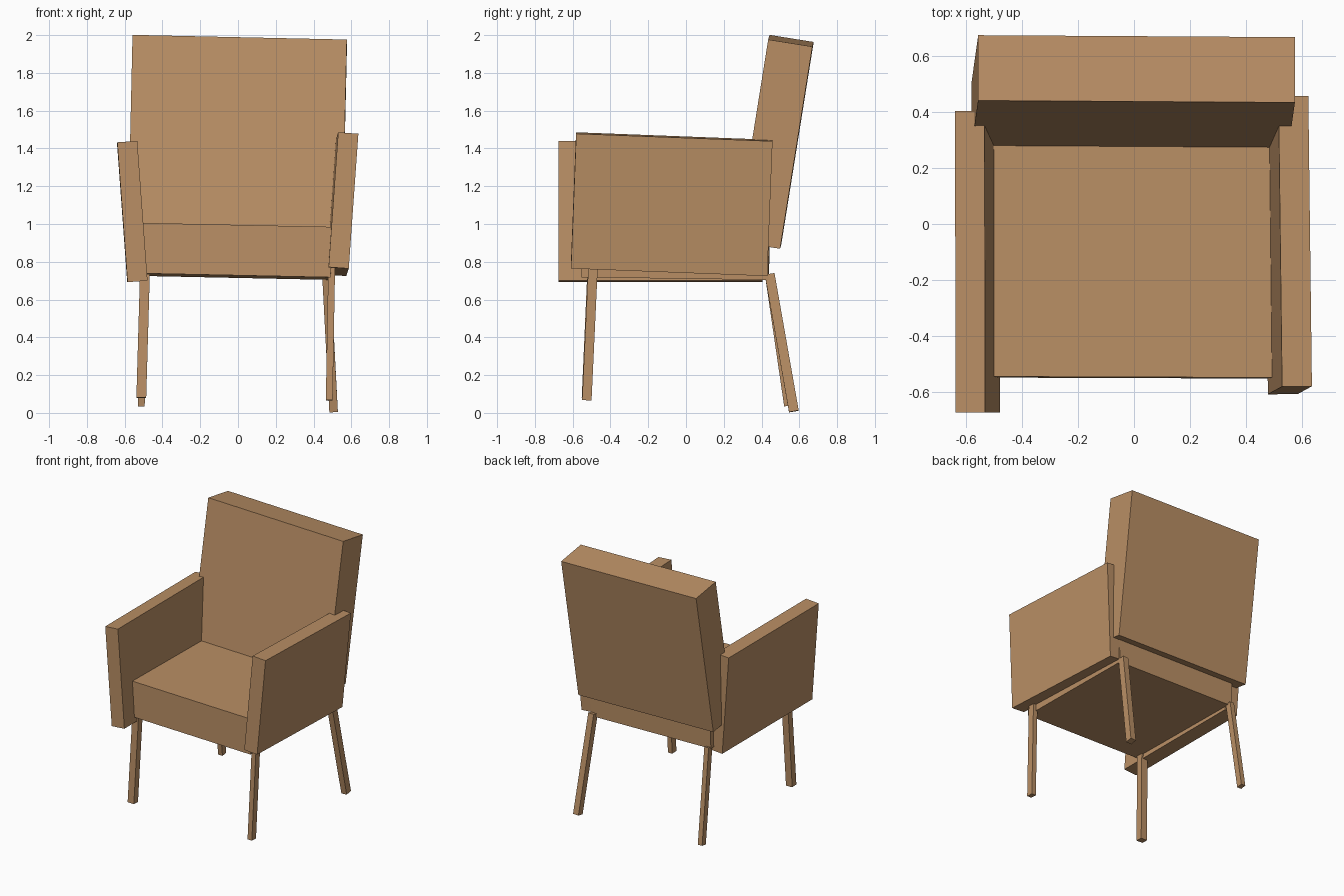
import bpy
import bmesh
from math import radians
from mathutils import Vector

cube = bpy.data.objects.get("Cube")
if cube:
    bpy.data.objects.remove(cube, do_unlink=True)

# One plain brown for the whole chair
brown = bpy.data.materials.new("wood_brown")
brown.use_nodes = True
colour = (0.49, 0.275, 0.13, 1.0)
brown.diffuse_color = colour
brown.node_tree.nodes["Principled BSDF"].inputs["Base Color"].default_value = colour


def box(name, centre, size):
    """Flat-shaded box of a given size about its own centre."""
    mesh = bpy.data.meshes.new(name)
    bm = bmesh.new()
    bmesh.ops.create_cube(bm, size=1.0)
    bmesh.ops.scale(bm, vec=size, verts=bm.verts)
    bm.to_mesh(mesh)
    bm.free()
    mesh.materials.append(brown)
    obj = bpy.data.objects.new(name, mesh)
    obj.location = centre
    bpy.context.collection.objects.link(obj)
    return obj


def panel(name, centre, size, tilt):
    """Box tilted by angles in degrees."""
    box(name, centre, size).rotation_euler = [radians(a) for a in tilt]


def leg(name, foot, top, width, depth):
    """Slanted square-ended leg between two points."""
    foot, top = Vector(foot), Vector(top)
    axis = top - foot
    obj = box(name, (foot + top) / 2, (width, depth, axis.length))
    obj.rotation_mode = 'QUATERNION'
    obj.rotation_quaternion = Vector((0, 0, 1)).rotation_difference(axis)


# Seat and backrest
panel("seat", (-0.01, -0.055, 0.855), (1.01, 0.99, 0.267), (-0.8, 1.2, -0.2))
panel("backrest", (-0.003, 0.47, 1.435), (1.135, 0.237, 1.084), (-9.1, 1.25, -0.35))

# Arms lean outwards, each slightly askew
panel("left_arm", (0.552, -0.076, 1.105), (0.107, 1.04, 0.716), (-2.2, 4.1, 0.55))
panel("right_arm", (-0.56, -0.135, 1.066), (0.106, 1.08, 0.742), (0, -4.2, 0.1))

# Splayed legs
leg("left_front_leg", (0.483, -0.525, 0.067), (0.496, -0.492, 0.775), 0.036, 0.05)
leg("right_front_leg", (-0.512, -0.527, 0.08), (-0.493, -0.498, 0.735), 0.052, 0.05)
leg("left_rear_leg", (0.506, 0.571, 0.008), (0.468, 0.443, 0.735), 0.045, 0.052)
leg("right_rear_leg", (-0.512, 0.542, 0.038), (-0.495, 0.44, 0.735), 0.036, 0.045)
